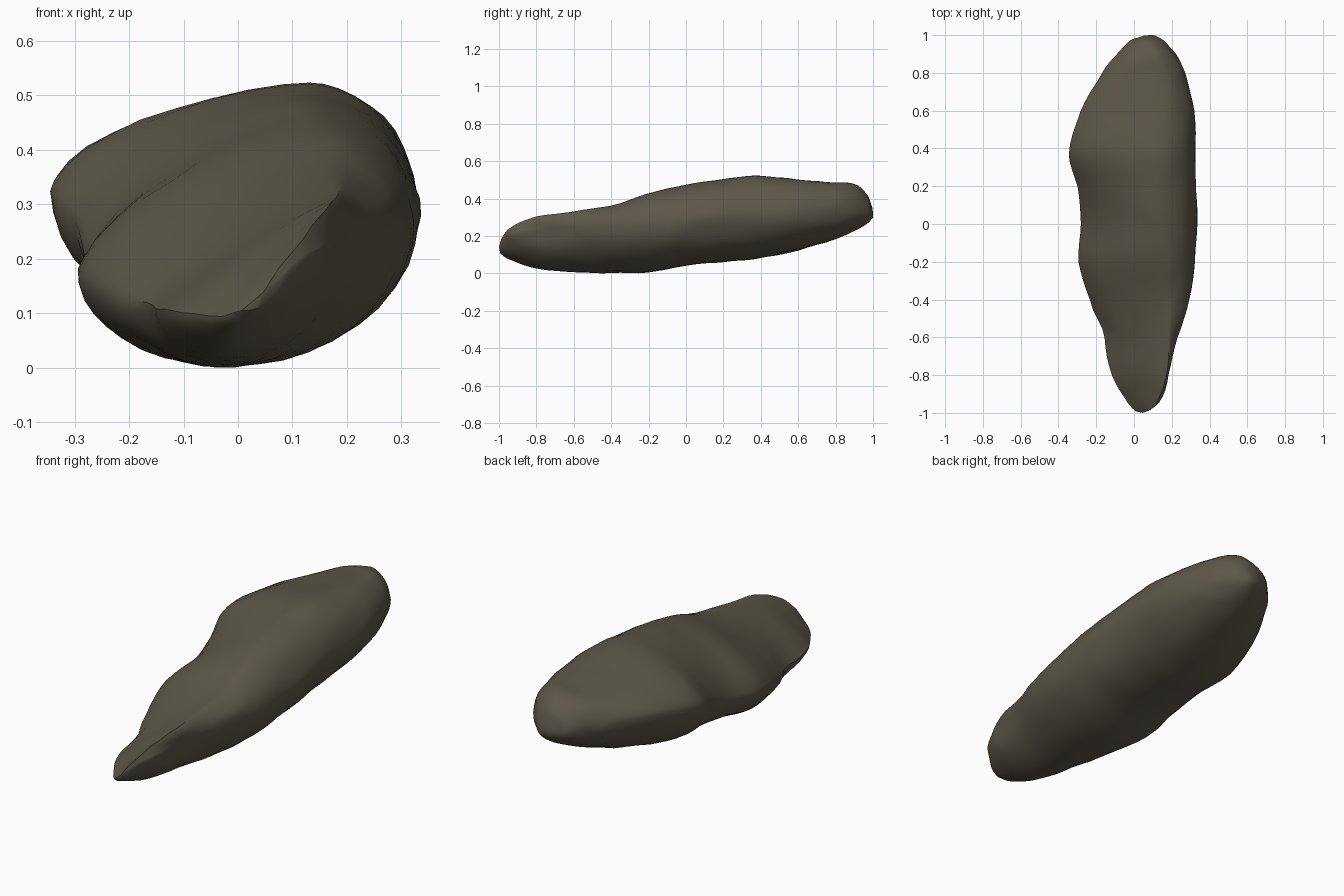
import bpy, bmesh, math
from mathutils import Vector, noise

if "Cube" in bpy.data.objects:
    bpy.data.objects.remove(bpy.data.objects["Cube"])

# Cross-sections along the rock: y, left x z, top x z, right x z, bottom x z, fullness of upper left
SECTIONS = [
    (-0.99, 0.01, .11, .075, .185, .08, .17, .02, .11, 1.0),
    (-0.95, -.03, .10, .12, .242, .13, .215, .00, .08, 1.0),
    (-0.80, -.115, .11, .172, .308, .20, .24, -.01, .03, 1.05),
    (-0.60, -.165, .12, .185, .336, .235, .26, -.01, .01, 1.15),
    (-0.40, -.235, .14, .18, .366, .295, .26, -.01, .006, 1.4),
    (-0.20, -.293, .18, .16, .432, .322, .26, -.02, .01, 1.45),
    (0.00, -.28, .20, .14, .478, .332, .28, .00, .045, 1.45),
    (0.20, -.302, .27, .12, .508, .33, .30, .00, .065, 1.5),
    (0.37, -.345, .33, .13, .527, .325, .32, .00, .08, 1.6),
    (0.60, -.28, .36, .14, .505, .32, .34, .03, .125, 1.7),
    (0.80, -.17, .36, .13, .49, .27, .35, .06, .19, 1.9),
    (0.90, -.09, .35, .10, .48, .22, .35, .07, .23, 2.0),
    (0.97, -.02, .34, .08, .42, .16, .34, .08, .27, 2.0),
    (0.997, .05, .33, .08, .36, .11, .33, .08, .30, 2.0),
]
STEPS = 4   # rings between sections
QUAD = 10   # points per quarter of a ring

# Worn hollows and bumps: centre, radii, push
DENTS = [
    ((.22, -.74, .22), (.10, .10, .05), (-.025, 0, 0)),
    ((.28, -.48, .31), (.08, .08, .03), (.012, 0, 0)),
    ((.33, .06, .30), (.06, .07, .04), (.008, 0, 0)),
    ((.32, .20, .23), (.10, .14, .05), (-.015, 0, 0)),
    ((-.17, -.54, .14), (.06, .08, .07), (.015, 0, 0)),
]


def spline(i, t):
    """Cubic blend of neighbouring sections, spaced along y"""
    a, b = SECTIONS[i], SECTIONS[i + 1]
    p = SECTIONS[max(i - 1, 0)]
    q = SECTIONS[min(i + 2, len(SECTIONS) - 1)]
    h = b[0] - a[0]
    out = [a[0] + h * t]
    for k in range(1, 10):
        m0 = (b[k] - p[k]) / (b[0] - p[0]) * h
        m1 = (q[k] - a[k]) / (q[0] - a[0]) * h
        out.append((2*t**3 - 3*t**2 + 1) * a[k] + (t**3 - 2*t**2 + t) * m0
                   + (3*t**2 - 2*t**3) * b[k] + (t**3 - t**2) * m1)
    return out


def ring(s):
    """Closed ring through the left, top, right and bottom points"""
    y, xl, zl, xt, zt, xr, zr, xb, zb, n = s
    f = min(max((y + 0.85) / 0.5, 0), 1)   # flat-sided blade at the front, rounder behind
    quarters = [((xl, zl), (xt, zt), n, True),
                ((xt, zt), (xr, zr), 1.0 + 0.9 * f, False),
                ((xr, zr), (xb, zb), 1.6 + 0.4 * f, True),
                ((xb, zb), (xl, zl), 1.8 + 0.2 * f, False)]
    pts = []
    for (ax, az), (bx, bz), e, side in quarters:
        for k in range(QUAD):
            a = math.pi / 2 * k / QUAD
            u = math.sin(a) ** (2 / e)
            v = 1 - math.cos(a) ** (2 / e)
            if side:
                u, v = v, u
            pts.append(Vector((ax + (bx - ax) * u, y, az + (bz - az) * v)))
    return pts


def weather(p):
    """Hollows plus gentle surface unevenness"""
    off = Vector()
    for c, r, push in DENTS:
        d = sum(((p[k] - c[k]) / r[k]) ** 2 for k in range(3))
        off += Vector(push) * math.exp(-d)
    off += noise.noise_vector(Vector((p.x * 14, p.y * 9, p.z * 14))) * 0.005
    return p + off


# Rock body
rings = [ring(spline(i, k / STEPS)) for i in range(len(SECTIONS) - 1) for k in range(STEPS)]
rings.append(ring(SECTIONS[-1]))
bm = bmesh.new()
loops = [[bm.verts.new(weather(p)) for p in r] for r in rings]
count = 4 * QUAD
for a, b in zip(loops, loops[1:]):
    for k in range(count):
        j = (k + 1) % count
        bm.faces.new((a[k], a[j], b[j], b[k]))
# Rounded ends
for loop, y in ((loops[0], -1.0), (loops[-1], 1.0)):
    tip = sum((v.co for v in loop), Vector()) / count
    tip.y = y
    t = bm.verts.new(tip)
    for k in range(count):
        bm.faces.new((loop[k], loop[(k + 1) % count], t))
bmesh.ops.recalc_face_normals(bm, faces=bm.faces)
# Rest on the ground
low = min(v.co.z for v in bm.verts)
bmesh.ops.translate(bm, verts=bm.verts, vec=(0, 0, -low))
mesh = bpy.data.meshes.new("rock")
bm.to_mesh(mesh)
bm.free()
rock = bpy.data.objects.new("rock", mesh)
bpy.context.collection.objects.link(rock)

# Dull brown stone
stone = bpy.data.materials.new("stone")
stone.diffuse_color = (0.11, 0.096, 0.066, 1)
stone.use_nodes = True
stone.node_tree.nodes["Principled BSDF"].inputs["Base Color"].default_value = stone.diffuse_color
mesh.materials.append(stone)

bpy.context.view_layer.objects.active = rock
rock.select_set(True)
bpy.ops.object.shade_smooth_by_angle(angle=math.radians(40))
